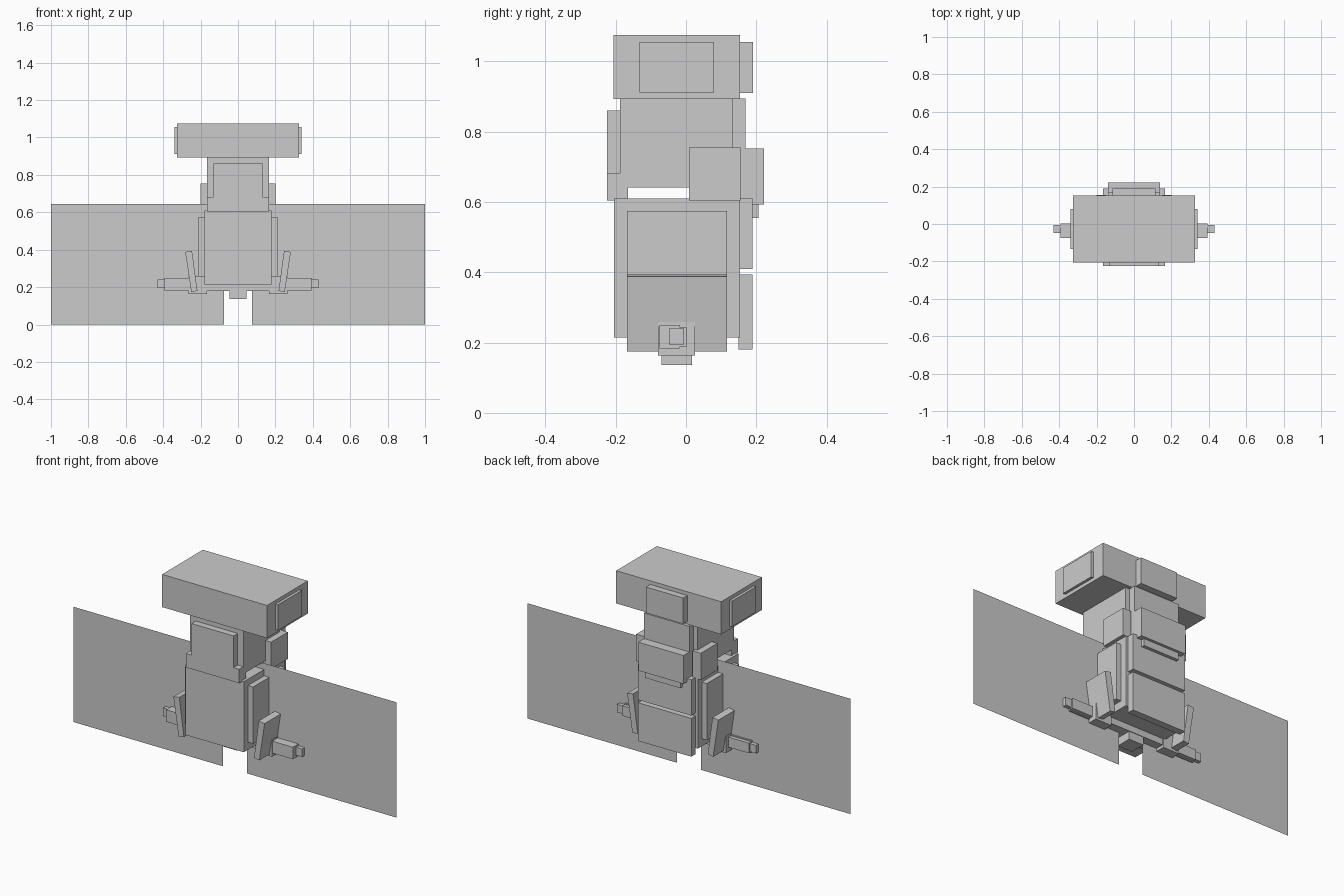
import bpy, bmesh
from mathutils import Matrix

if "Cube" in bpy.data.objects:
    bpy.data.objects.remove(bpy.data.objects["Cube"])


def finish(name, bm):
    bmesh.ops.recalc_face_normals(bm, faces=bm.faces)
    mesh = bpy.data.meshes.new(name)
    bm.to_mesh(mesh)
    bm.free()
    ob = bpy.data.objects.new(name, mesh)
    bpy.context.collection.objects.link(ob)
    return ob


def box(name, x, y, z):
    """Box from (min, max) ranges."""
    bm = bmesh.new()
    bmesh.ops.create_cube(bm, size=1)
    for v in bm.verts:
        v.co = [r[0] if c < 0 else r[1] for c, r in zip(v.co, (x, y, z))]
    return finish(name, bm)


def prism(name, profile, y):
    """Extrude an x-z outline along y."""
    bm = bmesh.new()
    face = bm.faces.new([bm.verts.new((px, y[0], pz)) for px, pz in profile])
    ext = bmesh.ops.extrude_face_region(bm, geom=[face])
    for v in ext["geom"]:
        if isinstance(v, bmesh.types.BMVert):
            v.co.y = y[1]
    return finish(name, bm)


def mid(name, half, y, z):
    return box(name, (-half, half), y, z)


# Head with back plate
mid("head", .325, (-.207, .153), (.893, 1.076))
mid("head_back_plate", .115, (.153, .19), (.91, 1.055))

# Upper chest, T-shaped front plate and back blocks
mid("upper_chest", .165, (-.188, .133), (.642, .893))
prism("chest_front_plate",
      [(-.165, .605), (.165, .605), (.165, .683), (.13, .683),
       (.13, .86), (-.13, .86), (-.13, .683), (-.165, .683)], (-.225, -.188))
mid("chest_front_lip", .165, (-.19, -.165), (.605, .683))
mid("upper_back_plate", .14, (.133, .17), (.642, .895))
mid("back_block", .14, (.133, .222), (.593, .752))
mid("back_tab", .11, (.15, .207), (.555, .60))

# Torso and lower back plates
mid("torso", .18, (-.205, .153), (.215, .61))
mid("back_plate_upper", .165, (.15, .189), (.41, .61))
mid("back_plate_lower", .165, (.15, .189), (.18, .394))

# Hip bar and centre block
mid("hip_bar", .17, (-.075, .02), (.18, .24))
mid("hip_block", .045, (-.07, .017), (.136, .22))

# Mirrored side parts
for side, s in (("right", 1), ("left", -1)):
    pieces = [
        ("head_side_plate", (.32, .34), (-.133, .08), (.912, 1.055)),
        ("chest_side_pad", (.15, .20), (.008, .155), (.605, .755)),
        ("torso_side_plate", (.175, .211), (-.168, .117), (.257, .574)),
        ("hip_bracket", (.165, .265), (-.079, .026), (.164, .258)),
        ("arm_front", (.24, .392), (-.075, -.018), (.183, .25)),
        ("arm_back", (.24, .392), (-.018, .002), (.188, .245)),
        ("arm_tip", (.38, .43), (-.048, -.005), (.195, .24)),
    ]
    for name, x, y, z in pieces:
        box(f"{side}_{name}", sorted((s * x[0], s * x[1])), y, z)

    # Thigh plate flaring outwards at the top
    prism(f"{side}_flared_plate",
          [(s * x, z) for x, z in ((.217, .180), (.25, .174), (.282, .388), (.246, .394))],
          (-.168, .117))

    # Flat wing sheet
    bm = bmesh.new()
    bm.faces.new([bm.verts.new((s * x, -.026, z))
                  for x, z in ((.075, 0), (1, 0), (1, .645), (.075, .645))])
    finish(f"{side}_wing", bm)
